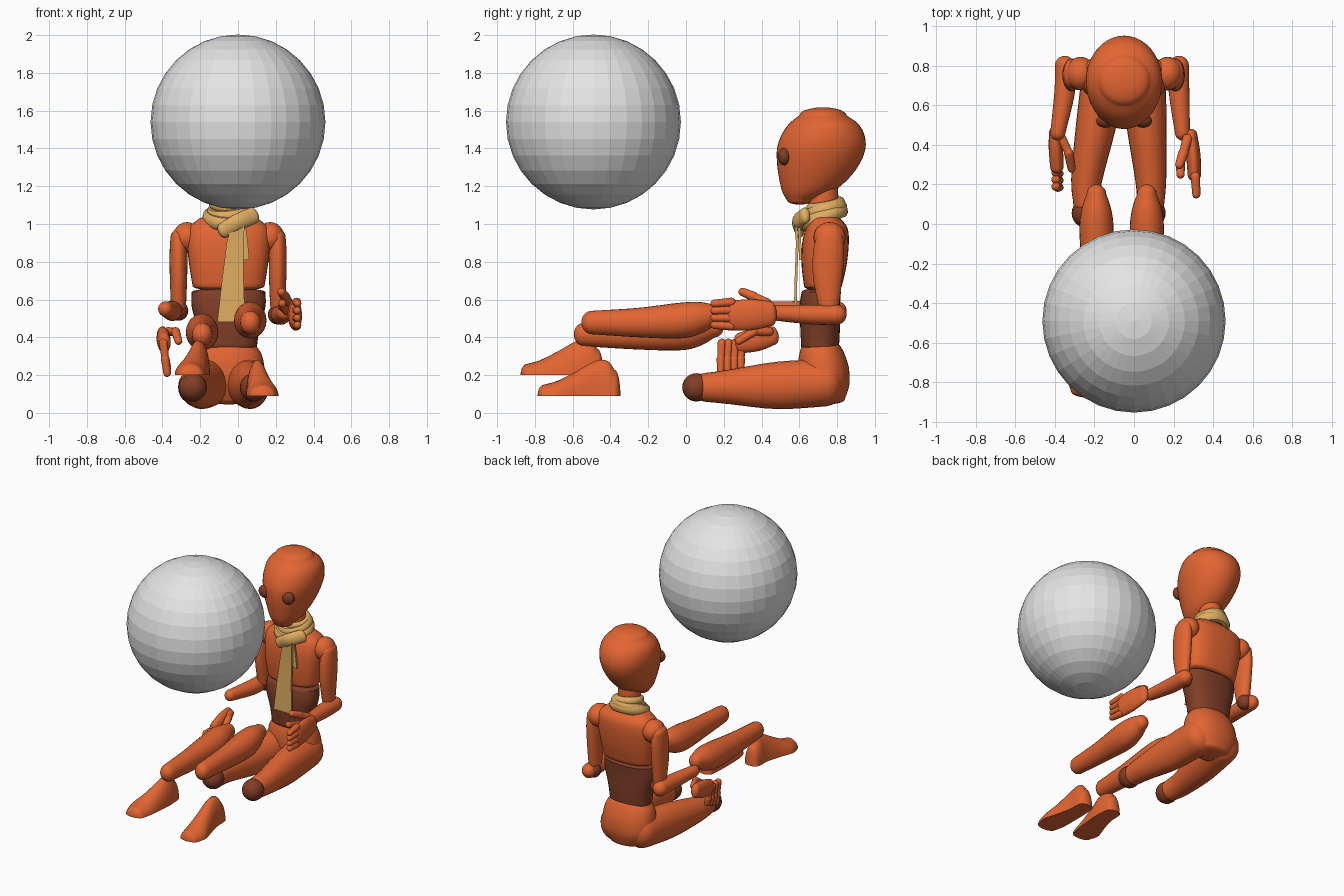
import bpy, bmesh
from math import sin, cos, pi, copysign
from mathutils import Vector, Matrix

cube = bpy.data.objects.get("Cube")
if cube:
    bpy.data.objects.remove(cube)

X, Y, Z = Vector((1, 0, 0)), Vector((0, 1, 0)), Vector((0, 0, 1))
MID = -0.05   # the figure's own centre line


def material(name, *rgb):
    mat = bpy.data.materials.new(name)
    mat.use_nodes = True
    mat.diffuse_color = (*rgb, 1)
    mat.node_tree.nodes["Principled BSDF"].inputs["Base Color"].default_value = (*rgb, 1)
    return mat


ORANGE = material("orange body", 0.76, 0.13, 0.032)
BROWN = material("brown joints", 0.22, 0.048, 0.02)
TAN = material("tan scarf", 0.74, 0.42, 0.12)
GREY = material("pale grey", 0.78, 0.78, 0.78)


def finish(bm, name, mat, smooth=True):
    bmesh.ops.recalc_face_normals(bm, faces=bm.faces)
    mesh = bpy.data.meshes.new(name)
    bm.to_mesh(mesh)
    bm.free()
    mesh.materials.append(mat)
    obj = bpy.data.objects.new(name, mesh)
    bpy.context.collection.objects.link(obj)
    if smooth:
        bpy.ops.object.select_all(action="DESELECT")
        obj.select_set(True)
        bpy.context.view_layer.objects.active = obj
        bpy.ops.object.shade_smooth_by_angle(angle=0.7)
    return obj


def spline(rows, steps):
    """Smooth curve through rows of equal length."""
    rows = [Vector(r) for r in rows]
    out = []
    for i in range(len(rows) - 1):
        a, b, c, d = (rows[min(max(i + k, 0), len(rows) - 1)] for k in (-1, 0, 1, 2))
        for s in range(steps):
            t = s / steps
            out.append(b + (c - a) * t / 2 + (a * 2 - b * 5 + c * 4 - d) * t * t / 2
                       + (b * 3 - a - c * 3 + d) * t ** 3 / 2)
    return out + [rows[-1]]


def loft(name, rows, mat, axis=None, cap=1.0, sides=24, power=1.0, sole=None):
    """Rounded body through rows of (x, y, z, width radius, depth radius)."""
    curve = spline(rows, 4)
    axis = (axis or Vector(curve[-1][:3]) - Vector(curve[0][:3])).normalized()
    ref = Y if abs(axis.z) > 0.8 else Z
    wide = ref.cross(axis).normalized()
    deep = axis.cross(wide)
    rings = [(Vector(r[:3]), r[3], r[4]) for r in curve]

    def rounded(end, sign):
        centre, a, b = end
        return [(centre + axis * sign * cap * min(a, b) * sin(t * pi / 10),
                 a * cos(t * pi / 10), b * cos(t * pi / 10)) for t in (1, 2, 3, 4, 4.7)]

    rings = rounded(rings[0], -1)[::-1] + rings + rounded(rings[-1], 1)
    bm = bmesh.new()
    loops = []
    for centre, a, b in rings:
        loop = []
        for i in range(sides):
            c, s = cos(2 * pi * i / sides), sin(2 * pi * i / sides)
            c, s = (copysign(abs(v) ** power, v) for v in (c, s))
            p = centre + wide * a * c + deep * b * s
            if sole is not None:
                p.z = max(p.z, sole)
            loop.append(bm.verts.new(p))
        loops.append(loop)
    for low, high in zip(loops, loops[1:]):
        for i in range(sides):
            j = (i + 1) % sides
            bm.faces.new((low[i], low[j], high[j], high[i]))
    bm.faces.new(loops[0][::-1])
    bm.faces.new(loops[-1])
    return finish(bm, name, mat)


def stack(name, rows, mat, **options):
    """Upright body from rows of (z, half width, front y, back y)."""
    return loft(name, [(MID, (f + b) / 2, z, w, (b - f) / 2) for z, w, f, b in rows],
                mat, axis=Z, **options)


def ball(name, place, size, mat, segments=24, smooth=True):
    bm = bmesh.new()
    shape = Matrix.Translation(place) @ Matrix.Diagonal((*size, 1))
    bmesh.ops.create_uvsphere(bm, u_segments=segments, v_segments=segments // 2,
                              radius=1, matrix=shape)
    return finish(bm, name, mat, smooth)


def ring(name, centre, radius, thick, tall, tilt, roll):
    """Closed band of cloth around the neck."""
    turn = Matrix.Translation(centre) @ Matrix.Rotation(tilt, 4, X) @ Matrix.Rotation(roll, 4, Y)
    bm = bmesh.new()
    n, m = 36, 10
    grid = [[bm.verts.new(turn @ Vector(((radius + thick * cos(v)) * cos(u),
                                         (radius + thick * cos(v)) * sin(u), tall * sin(v))))
             for v in (2 * pi * k / m for k in range(m))]
            for u in (2 * pi * k / n for k in range(n))]
    for i in range(n):
        for j in range(m):
            p, q = grid[i], grid[(i + 1) % n]
            bm.faces.new((p[j], q[j], q[(j + 1) % m], p[(j + 1) % m]))
    return finish(bm, name, TAN)


def ribbon(name, rows, thick=0.014):
    """Hanging cloth from rows of (z, left edge, right edge, y)."""
    bm = bmesh.new()
    loops = [[bm.verts.new(p) for p in ((a, y, z), (b, y, z), (b, y + thick, z), (a, y + thick, z))]
             for z, a, b, y in rows]
    for p, q in zip(loops, loops[1:]):
        for i in range(4):
            bm.faces.new((p[i], p[i - 1], q[i - 1], q[i]))
    bm.faces.new(loops[0])
    bm.faces.new(loops[-1])
    return finish(bm, name, TAN)


# Floating faceted ball
ball("floating_ball", (0, -0.49, 1.54), (0.463,) * 3, GREY, 32, smooth=False)

# Head, eyes and neck
stack("head", [(1.125, 0.065, 0.535, 0.67), (1.17, 0.105, 0.51, 0.775), (1.24, 0.14, 0.493, 0.86),
               (1.32, 0.17, 0.482, 0.92), (1.4, 0.19, 0.482, 0.95), (1.47, 0.192, 0.505, 0.945),
               (1.53, 0.175, 0.545, 0.912), (1.575, 0.13, 0.6, 0.85)], ORANGE, cap=0.34, sides=40)
for side, label in ((1, "left"), (-1, "right")):
    ball(label + "_eye", (MID + side * 0.095, 0.52, 1.357), (0.046, 0.034, 0.046), BROWN)
loft("neck", [(MID, 0.73, 0.99, 0.08, 0.08), (MID, 0.73, 1.2, 0.075, 0.075)], ORANGE)

# Torso
stack("chest", [(0.67, 0.19, 0.625, 0.825), (0.78, 0.208, 0.612, 0.85), (0.9, 0.22, 0.615, 0.862),
                (0.98, 0.21, 0.635, 0.855), (1.025, 0.16, 0.66, 0.82)],
      ORANGE, cap=0.25, sides=36, power=0.75)
stack("abdomen", [(0.35, 0.15, 0.61, 0.81), (0.45, 0.165, 0.605, 0.815), (0.56, 0.195, 0.6, 0.815),
                  (0.64, 0.195, 0.612, 0.82)], BROWN, cap=0.2, sides=36, power=0.85)
stack("pelvis", [(0.07, 0.13, 0.64, 0.84), (0.15, 0.19, 0.6, 0.865), (0.24, 0.19, 0.592, 0.862),
                 (0.31, 0.175, 0.6, 0.84), (0.35, 0.15, 0.612, 0.82)],
      ORANGE, cap=0.25, sides=36, power=0.9)

# Scarf wraps, knot and tails
ring("scarf_lower_wrap", (MID, 0.725, 1.035), 0.105, 0.034, 0.04, 0.36, 0.0)
ring("scarf_middle_wrap", (MID, 0.735, 1.065), 0.095, 0.028, 0.034, 0.28, -0.12)
ring("scarf_upper_wrap", (MID, 0.74, 1.1), 0.08, 0.025, 0.028, 0.2, 0.1)
loft("scarf_knot", [(-0.08, 0.6, 0.965, 0.025, 0.04), (0, 0.592, 1.01, 0.03, 0.045),
                    (0.08, 0.63, 1.045, 0.028, 0.045)], TAN)
ribbon("scarf_long_tail", [(1.0, -0.035, 0.035, 0.575), (0.9, -0.06, 0.03, 0.582),
                           (0.7, -0.085, 0.03, 0.575), (0.48, -0.11, 0.037, 0.57)])
ribbon("scarf_short_tail", [(1.0, -0.01, 0.04, 0.592), (0.9, 0.01, 0.052, 0.596),
                            (0.81, 0.03, 0.06, 0.598)])

# Legs: (side, hip x, knee x, shin x, shin ankle y, shin z, foot ankle place, toe drift)
LEGS = (("left", 0.045, 0.085, 0.065, -0.5, 0.478, (0.105, -0.45, 0.09), 0.025),
        ("right", -0.15, -0.24, -0.19, -0.54, 0.415, (-0.21, -0.54, 0.2), -0.04))
for label, hip, knee, shin, ankle, level, foot, drift in LEGS:
    mid = (hip + knee) / 2
    loft(label + "_thigh", [(hip, 0.74, 0.16, 0.115, 0.125), (mid, 0.48, 0.145, 0.1, 0.125),
                            (knee, 0.22, 0.137, 0.078, 0.09), (knee, 0.1, 0.135, 0.068, 0.076)],
         ORANGE, cap=0.8)
    ball(label + "_knee", (knee, 0.055, 0.135), (0.075,) * 3, BROWN)
    loft(label + "_shin", [(shin, ankle, level, 0.054, 0.062), (shin, ankle + 0.25, level, 0.068, 0.078),
                           (shin, -0.04, level + 0.01, 0.086, 0.094),
                           (shin, 0.07, level + 0.025, 0.076, 0.085),
                           (shin, 0.15, level + 0.04, 0.05, 0.055)], ORANGE)
    x, y, z = foot
    loft(label + "_foot", [(x, y + 0.07, z, 0.055, 0.14), (x, y + 0.035, z, 0.058, 0.185),
                           (x, y - 0.03, z, 0.062, 0.185), (x + drift / 2, y - 0.14, z, 0.075, 0.125),
                           (x + drift, y - 0.23, z, 0.085, 0.08), (x + drift, y - 0.3, z, 0.07, 0.06)],
         ORANGE, axis=-Y, cap=0.6, sole=z)

# Arms: (side, shoulder x, arm x, wrist x, forearm level)
ARMS = (("left", 0.17, 0.21, 0.245, 0.52), ("right", -0.27, -0.315, -0.385, 0.54))
for label, shoulder, arm, wrist, level in ARMS:
    ball(label + "_shoulder", (shoulder, 0.76, 0.93), (0.075, 0.085, 0.08), ORANGE)
    loft(label + "_upper_arm", [(arm, 0.755, 0.57, 0.04, 0.055), (arm, 0.75, 0.72, 0.046, 0.078),
                                (arm, 0.755, 0.85, 0.047, 0.082), (arm, 0.76, 0.93, 0.042, 0.07)], ORANGE)
    elbow = arm + (wrist - arm) * 0.5
    ball(label + "_elbow", (arm, 0.775, level), (0.052,) * 3, BROWN)
    loft(label + "_forearm", [(elbow, 0.8, level, 0.05, 0.052), (elbow, 0.67, level, 0.052, 0.052),
                              (wrist, 0.46, level + 0.01, 0.038, 0.04)], ORANGE)


def fingers(label, chains):
    """Jointed fingers from chains of points."""
    for i, (radius, *points) in enumerate(chains):
        for k, (a, b) in enumerate(zip(points, points[1:])):
            loft(f"{label}_finger_{i + 1}_{k + 1}", [(*a, radius, radius), (*b, radius * 0.85, radius * 0.85)],
                 ORANGE, sides=12)


# Left hand: upright palm with fingers reaching forward and a raised thumb
loft("left_palm", [(0.29, 0.45, 0.525, 0.03, 0.065), (0.3, 0.35, 0.52, 0.036, 0.082),
                   (0.305, 0.25, 0.515, 0.034, 0.08)], ORANGE)
fingers("left", [(0.024, (0.31, 0.24, 0.46 + k * 0.042), (0.315, 0.15, 0.465 + k * 0.038))
                 for k in range(4)])
fingers("left_thumb", [(0.026, (0.27, 0.43, 0.58), (0.25, 0.36, 0.615), (0.23, 0.3, 0.64)),
                       (0.024, (0.26, 0.38, 0.54), (0.235, 0.31, 0.56), (0.235, 0.25, 0.58))])

# Right hand: palm below the wrist with fingers hanging down
loft("right_palm", [(-0.4, 0.46, 0.41, 0.03, 0.05), (-0.395, 0.38, 0.39, 0.036, 0.062),
                    (-0.39, 0.29, 0.37, 0.034, 0.055)], ORANGE)
fingers("right", [(0.023, (-0.395, 0.19 + k * 0.035, 0.37), (-0.385, 0.185 + k * 0.035, 0.285),
                   (-0.375, 0.185 + k * 0.035, 0.21 + k * 0.012)) for k in range(4)])
fingers("right_thumb", [(0.024, (-0.37, 0.44, 0.43), (-0.33, 0.36, 0.43), (-0.315, 0.28, 0.38))])
